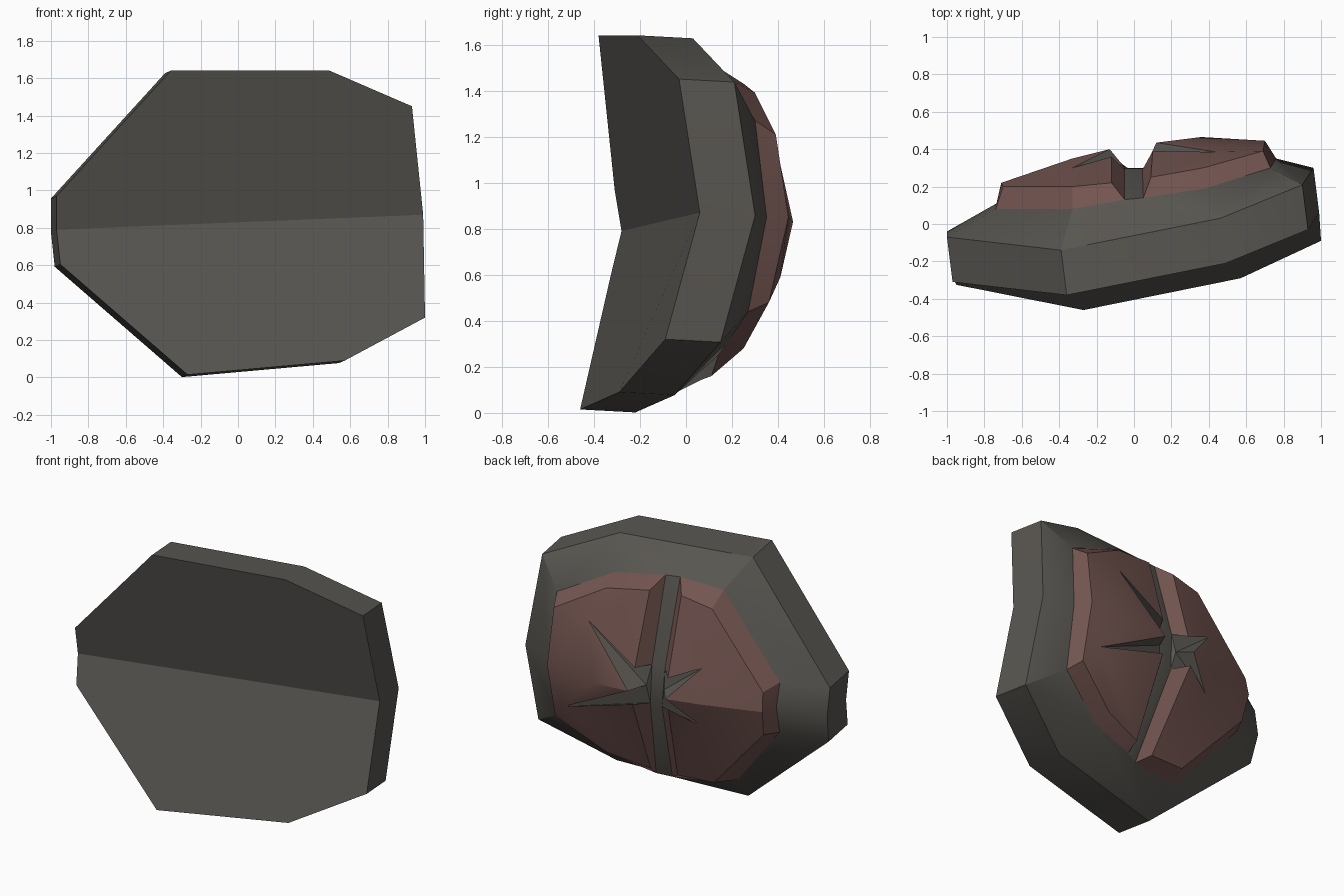
import bpy, bmesh, math
from mathutils import Vector

if "Cube" in bpy.data.objects:
    bpy.data.objects.remove(bpy.data.objects["Cube"])


def colour(name, rgb):
    m = bpy.data.materials.new(name)
    m.diffuse_color = (*rgb, 1)
    m.use_nodes = True
    m.node_tree.nodes["Principled BSDF"].inputs["Base Color"].default_value = m.diffuse_color
    return m


grey = colour("dark grey stone", (0.098, 0.092, 0.081))
pink = colour("dusty red plate", (0.170, 0.090, 0.080))


def build(name, points, faces, mats):
    """points: dict of named corners; faces: (corner names, material index)."""
    bm = bmesh.new()
    verts = {k: bm.verts.new(p) for k, p in points.items()}
    for names, mat in faces:
        f = bm.faces.new([verts[n] for n in names])
        f.material_index = mat
    bmesh.ops.recalc_face_normals(bm, faces=bm.faces)
    # open shells: make sure plates face the back
    if sum(f.normal.y * f.calc_area() for f in bm.faces) < 0 and name != "stone_body":
        bmesh.ops.reverse_faces(bm, faces=bm.faces)
    me = bpy.data.meshes.new(name)
    bm.to_mesh(me)
    bm.free()
    for m in mats:
        me.materials.append(m)
    ob = bpy.data.objects.new(name, me)
    bpy.context.collection.objects.link(ob)
    bpy.context.view_layer.objects.active = ob
    ob.select_set(True)
    bpy.ops.object.shade_smooth_by_angle(angle=math.radians(30))
    ob.select_set(False)
    return ob


# Outline corners, clockwise from the left middle
ring = ["lm", "lu", "tl", "tr", "ru", "rm", "rd", "br", "bl", "ld"]
front = [(-.97, -.28, .79), (-.97, -.31, .97), (-.36, -.38, 1.64), (.49, -.21, 1.64),
         (.93, -.03, 1.45), (.99, .06, .87), (1.0, -.09, .32), (.57, -.29, .09),
         (-.27, -.46, .015), (-.95, -.325, .605)]
thickness = Vector((-.03, .24, -.013))

# Footprint of the plates on the stone, including the groove ends
foot = {"lm": (-.735, .11, .83), "lu": (-.74, .08, .98), "tl": (-.33, .08, 1.48),
        "gtl": (-.05, .13, 1.51), "gtr": (.05, .14, 1.50), "tr": (.38, .19, 1.45),
        "ru": (.73, .30, 1.27), "rm": (.76, .35, .85), "rd": (.75, .27, .44),
        "br": (.42, .14, .25), "gbr": (.14, .11, .16), "gbl": (.05, .07, .145),
        "bl": (-.35, -.04, .19), "ld": (-.735, .075, .65)}
# Groove floor at the star: upper, middle and lower corner of each side
mid = {"ul": (-.05, .29, .97), "ml": (-.06, .315, .84), "dl": (-.035, .30, .72),
       "ur": (.045, .29, .97), "mr": (.065, .32, .84), "dr": (.05, .30, .72)}


def rim_of(s):
    return ["gt" + s, "t" + s, s + "u", s + "m", s + "d", "b" + s, "gb" + s]


# Stone body: bent front, straight sides, sloped back and groove floor
pts, faces = {}, []
for n, p in zip(ring, front):
    pts["f" + n] = Vector(p)
    pts["b" + n] = Vector(p) + thickness
for n, p in foot.items():
    pts["p" + n] = Vector(p)
for n in ("ul", "dl", "ur", "dr"):
    pts["c" + n] = Vector(mid[n])
for a, b in zip(ring, ring[1:] + ring[:1]):
    faces.append((["f" + a, "f" + b, "b" + b, "b" + a], 0))
    extra = {"tl": ["pgtr", "pgtl"], "br": ["pgbl", "pgbr"]}.get(a, [])
    faces.append((["b" + a, "b" + b, "p" + b] + extra + ["p" + a], 0))
for q in ("lm lu tl tr ru rm", "lm ld bl br rd rm"):
    faces.append((["f" + n for n in q.split()], 0))
faces += [(["pgtl", "pgtr", "cur", "cul"], 0), (["cul", "cur", "cdr", "cdl"], 0),
          (["cdl", "cdr", "pgbr", "pgbl"], 0)]
# hidden floor below the plates closes the body
for s in "lr":
    rim = rim_of(s)
    for i, (a, b) in enumerate(zip(rim, rim[1:])):
        faces.append((["p" + a, "p" + b, ("cu" if i < 3 else "cd") + s], 0))
    faces.append((["p" + s + "m", "cd" + s, "cu" + s], 0))
build("stone_body", pts, faces, [grey])

# Raised plates: rim corners A-G, groove edge H and I, crack tips T and U,
# wedge point W between the cracks, crown point P
tops = {
    "r": dict(A=(.09, .25, 1.43), B=(.37, .30, 1.39), C=(.69, .39, 1.21), D=(.70, .445, .85),
              E=(.70, .36, .48), F=(.40, .25, .28), G=(.13, .18, .22), H=(.11, .40, .73),
              I=(.10, .39, .97), T=(.44, .385, 1.19), U=(.60, .41, .59), W=(.12, .435, .83),
              P=(.36, .465, .83)),
    "l": dict(A=(-.12, .22, 1.44), B=(-.33, .20, 1.40), C=(-.70, .20, .95), D=(-.71, .22, .83),
              E=(-.69, .18, .66), F=(-.28, .11, .21), G=(-.03, .13, .20), H=(-.13, .37, .75),
              I=(-.12, .36, .95), T=(-.33, .30, 1.05), U=(-.31, .29, .66), W=(-.13, .40, .83),
              P=(-.33, .35, .83)),
}
for s, name in (("l", "left_plate"), ("r", "right_plate")):
    pts = {k: Vector(p) for k, p in tops[s].items()}
    for k in "umd":
        pts[k] = Vector(mid[k + s])
    for top, low in zip("ABCDEFG", rim_of(s)):
        pts[top.lower() + "0"] = Vector(foot[low])
    # top surface
    faces = [(list(f), 0) for f in ("AIT", "ATB", "BTC", "CTD", "TPD", "TWP", "WUP",
                                    "PUD", "DUE", "EUF", "FUG", "UHG")]
    # outer bevel
    for a, b in zip("ABCDEF", "BCDEFG"):
        faces.append(([a, b, b.lower() + "0", a.lower() + "0"], 0))
    # groove walls
    faces += [(["A", "a0", "u", "I"], 0), (["d", "g0", "G", "H"], 0)]
    # star cracks
    faces += [(list(f), 1) for f in ("uTI", "umT", "mWT", "mUW", "mdU", "dHU", "udm")]
    build(name, pts, faces, [pink, grey])
